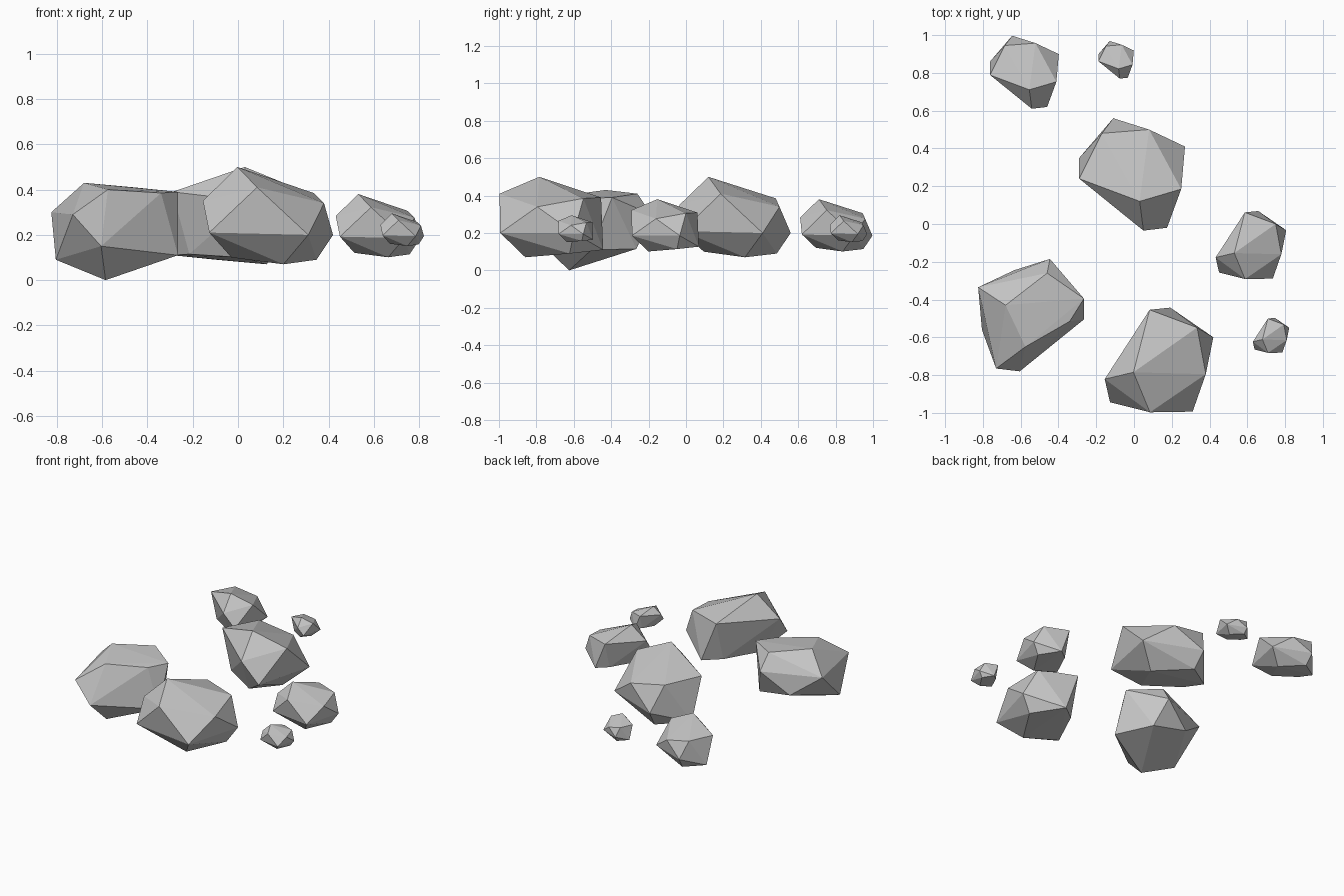
import bpy
import bmesh
from math import pi, radians

default_cube = bpy.data.objects.get("Cube")
if default_cube:
    bpy.data.objects.remove(default_cube, do_unlink=True)

# Stone material
stone = bpy.data.materials.new("light grey stone")
stone.use_nodes = True
stone_colour = (0.56, 0.56, 0.56, 1)
stone.diffuse_color = stone_colour
stone.node_tree.nodes["Principled BSDF"].inputs["Base Color"].default_value = stone_colour

# Corner points of the chiselled rock, grouped by height band
crown = [(0.04, -0.145, 0.25), (0.26, -0.08, 0.16), (-0.28, -0.025, 0.14),
         (-0.16, 0.215, 0.135), (0.09, 0.235, 0.09), (0.06, -0.3, 0.1)]
girdle = [(-0.1, 0.295, -0.05), (0.28, 0.145, -0.05), (0.185, -0.285, -0.04)]
base = [(-0.28, 0.085, -0.14), (-0.205, -0.035, -0.135), (0.03, -0.17, -0.15),
        (0.135, 0.05, -0.18), (-0.085, 0.22, -0.16)]


def make_rock_mesh():
    """Wrap the corner points in a faceted convex shell."""
    bm = bmesh.new()
    for point in crown + girdle + base:
        bm.verts.new(point)
    hull = bmesh.ops.convex_hull(bm, input=bm.verts[:])
    spare = {g for g in hull["geom_interior"] + hull["geom_unused"]
             if isinstance(g, bmesh.types.BMVert)}
    bmesh.ops.delete(bm, geom=list(spare), context="VERTS")
    bmesh.ops.recalc_face_normals(bm, faces=bm.faces[:])
    mesh = bpy.data.meshes.new("rock")
    bm.to_mesh(mesh)
    bm.free()
    mesh.materials.append(stone)
    return mesh


rock_mesh = make_rock_mesh()


def place_rock(name, location, size=1, turn=0, flip=0):
    rock = bpy.data.objects.new(name, rock_mesh)
    rock.location = location
    rock.rotation_euler = (0, flip, turn)
    rock.scale = (size, size, size)
    bpy.context.collection.objects.link(rock)


MEDIUM, SMALL = 0.65, 0.335
TURNED = radians(-84)

# Back cluster
place_rock("back_large_rock", (-0.01, 0.265, 0.25))
place_rock("back_medium_rock", (-0.58, 0.805, 0.218), MEDIUM)
place_rock("back_small_rock", (-0.095, 0.87, 0.211), SMALL)

# Front cluster, turned sideways
place_rock("front_large_rock", (0.137, -0.73, 0.25), turn=TURNED)
place_rock("left_medium_rock", (0.622, -0.118, 0.218), MEDIUM, TURNED)
place_rock("left_small_rock", (0.727, -0.593, 0.211), SMALL, TURNED)

# Upturned rock
place_rock("upturned_large_rock", (-0.545, -0.48, 0.25), flip=pi)
